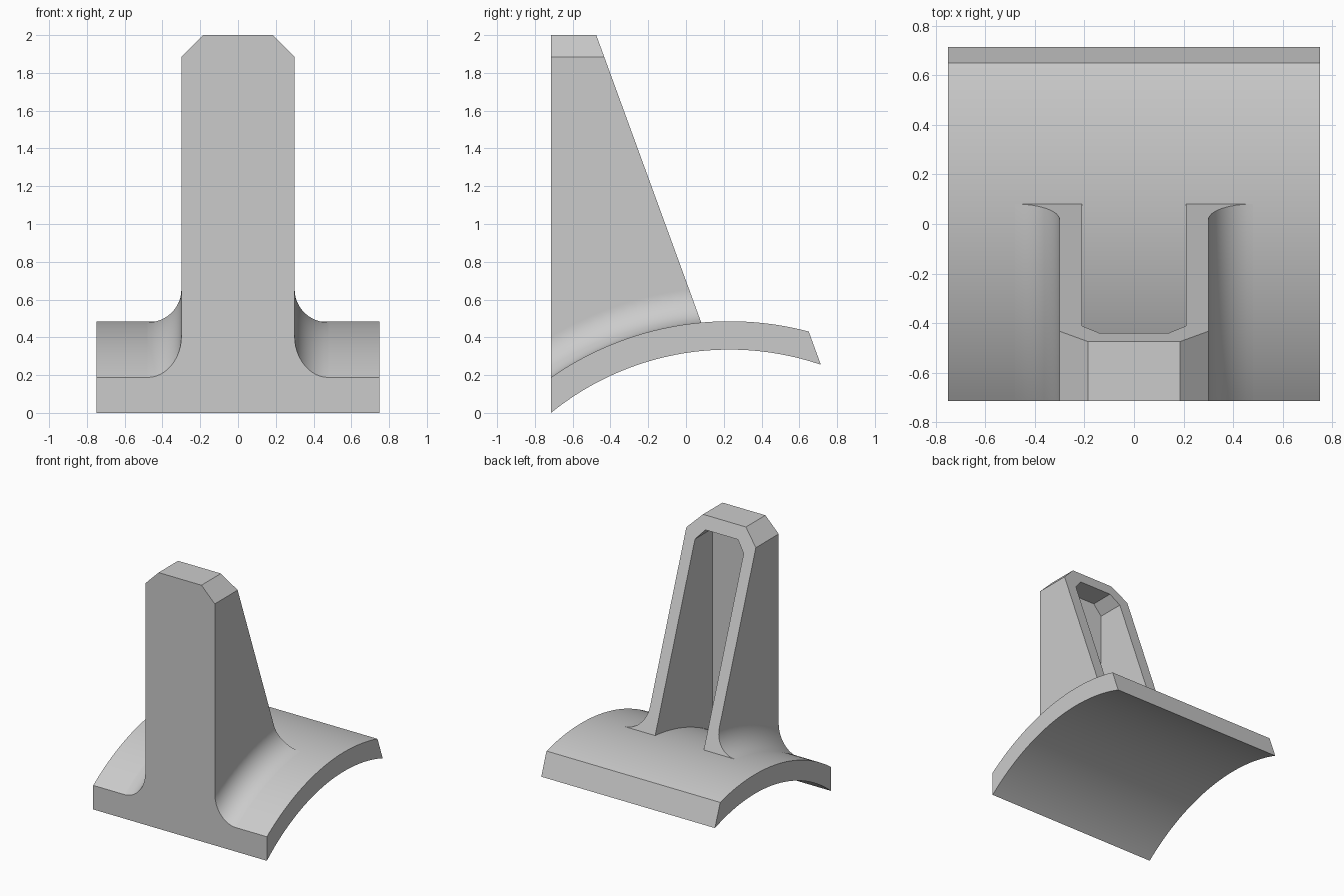
import bpy, bmesh
from math import sin, cos, radians, pi
from mathutils import Vector

if "Cube" in bpy.data.objects:
    bpy.data.objects.remove(bpy.data.objects["Cube"], do_unlink=True)

# One plain grey for the whole part
grey = bpy.data.materials.new("light_grey")
grey.use_nodes = True
tone = (0.6, 0.6, 0.6, 1)
grey.diffuse_color = tone
grey.node_tree.nodes["Principled BSDF"].inputs["Base Color"].default_value = tone

# Arch axis, radii and shared cutting directions
AXIS_Y, AXIS_Z = 0.23, -1.165
INNER, OUTER = 1.5, 1.65
FRONT = (Vector((0, -0.715, 0)), Vector((0, -1, 0)))
SLOPE = Vector((0, 1.52, 0.555)).normalized()


def to_object(name, bm):
    bmesh.ops.recalc_face_normals(bm, faces=bm.faces)
    mesh = bpy.data.meshes.new(name)
    bm.to_mesh(mesh)
    bm.free()
    mesh.materials.append(grey)
    obj = bpy.data.objects.new(name, mesh)
    bpy.context.collection.objects.link(obj)
    return obj


def swept_solid(name, profile, end_deg, cuts):
    """Turn a closed (x, radius) profile about the arch axis, then trim by planes."""
    bm = bmesh.new()
    rings = []
    for deg in range(-45, end_deg + 1):
        a = radians(deg)
        rings.append([bm.verts.new((x, AXIS_Y + r * sin(a), AXIS_Z + r * cos(a)))
                      for x, r in profile])
    n = len(profile)
    for a, b in zip(rings, rings[1:]):
        for i in range(n):
            j = (i + 1) % n
            bm.faces.new((a[i], a[j], b[j], b[i]))
    for point, normal in cuts:
        cut = bmesh.ops.bisect_plane(
            bm, geom=bm.verts[:] + bm.edges[:] + bm.faces[:], dist=1e-5,
            plane_co=point, plane_no=normal, clear_outer=True)
        edges = [e for e in cut["geom_cut"]
                 if isinstance(e, bmesh.types.BMEdge) and e.is_boundary]
        bmesh.ops.holes_fill(bm, edges=edges, sides=0)
    bmesh.ops.dissolve_limit(bm, angle_limit=radians(0.1),
                             verts=bm.verts[:], edges=bm.edges[:])
    return to_object(name, bm)


def smooth(obj):
    bpy.ops.object.select_all(action='DESELECT')
    obj.select_set(True)
    bpy.context.view_layer.objects.active = obj
    bpy.ops.object.shade_smooth_by_angle(angle=radians(20))
    mod = obj.modifiers.new("flat_sides", 'WEIGHTED_NORMAL')
    mod.keep_sharp = True


# Curved base plate
base = swept_solid(
    "curved_base",
    [(-0.75, INNER), (0.75, INNER), (0.75, OUTER), (-0.75, OUTER)], 26,
    [FRONT, (Vector((0, 0.65, 0.43)), SLOPE)])

# Upright with filleted foot
half, fillet, steps = 0.3, 0.18, 12
right = [(half + fillet, OUTER - 0.01)]
for i in range(steps + 1):
    t = pi / 2 * i / steps
    right.append((half + fillet * (1 - sin(t)), OUTER + fillet * (1 - cos(t))))
right.append((half, 4))
outline = right + [(-x, r) for x, r in reversed(right)]
top = Vector((0, 0, 2))
corner = Vector((0.185, 0, 2))
upright = swept_solid("upright", outline, 2, [
    FRONT,
    (Vector((0, -0.475, 2)), SLOPE),
    (top, Vector((0, 0, 1))),
    (corner, Vector((1, 0, 1)).normalized()),
    (corner * Vector((-1, 1, 1)), Vector((-1, 0, 1)).normalized())])

# Hollow open to the back, cut down to the base
bm = bmesh.new()
side = [(0.21, -0.3), (0.21, 1.825), (0.14, 1.904)]
loop = side + [(-x, z) for x, z in reversed(side)]
face = bm.faces.new([bm.verts.new((x, -0.625, z)) for x, z in loop])
pulled = bmesh.ops.extrude_face_region(bm, geom=[face], use_keep_orig=True)
bmesh.ops.translate(bm, vec=(0, 1.6, 0),
                    verts=[v for v in pulled["geom"] if isinstance(v, bmesh.types.BMVert)])
hollow = to_object("hollow_cutter", bm)
hollow.hide_render = True
mod = upright.modifiers.new("hollow", 'BOOLEAN')
mod.operation = 'DIFFERENCE'
mod.solver = 'EXACT'
mod.object = hollow
bpy.context.view_layer.objects.active = upright
bpy.ops.object.modifier_apply(modifier=mod.name)
bpy.data.objects.remove(hollow, do_unlink=True)

for obj in (base, upright):
    smooth(obj)
